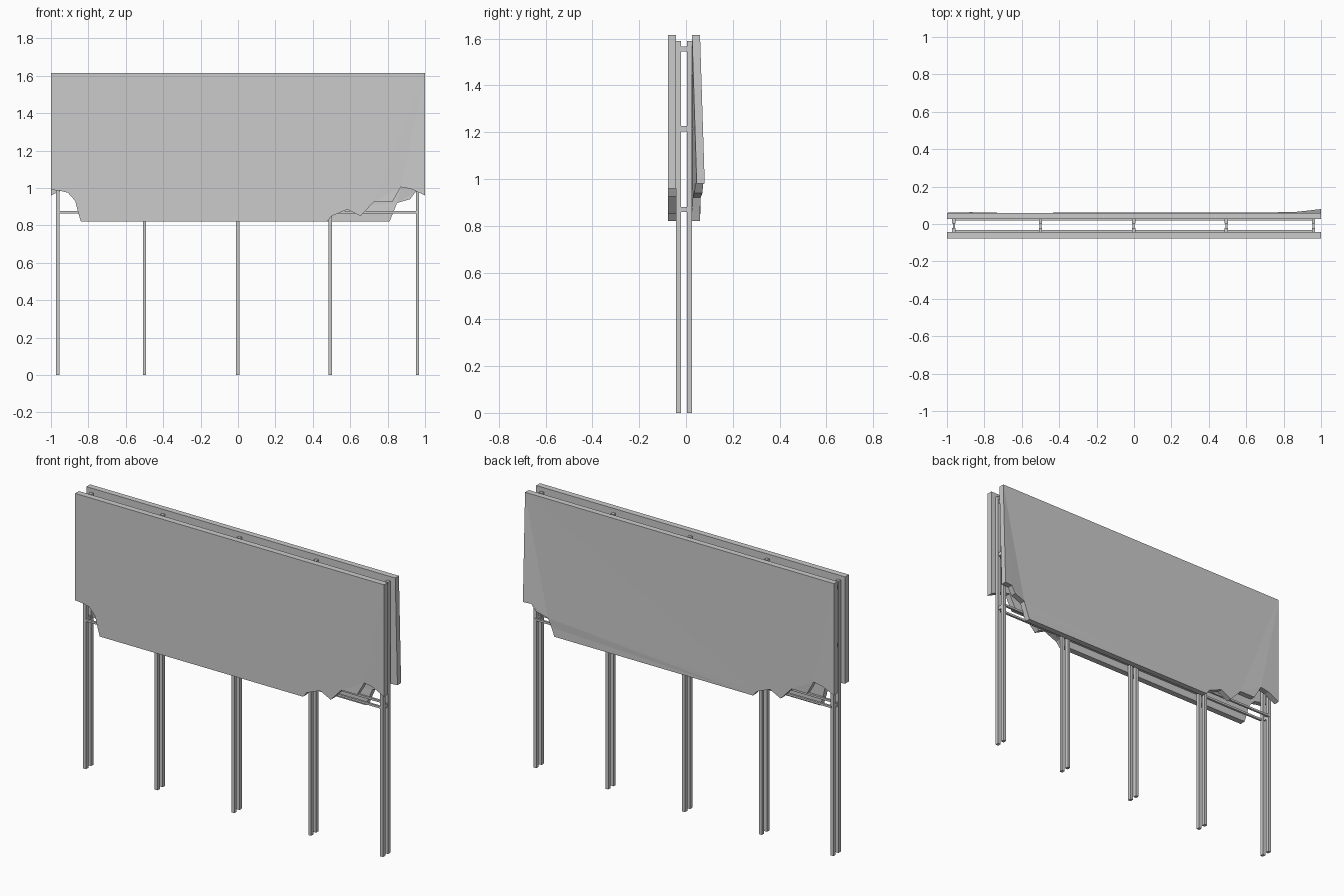
import bpy, bmesh

if "Cube" in bpy.data.objects:
    bpy.data.objects.remove(bpy.data.objects["Cube"])


def make_object(name, bm):
    bmesh.ops.recalc_face_normals(bm, faces=bm.faces[:])
    mesh = bpy.data.meshes.new(name)
    bm.to_mesh(mesh)
    bm.free()
    obj = bpy.data.objects.new(name, mesh)
    bpy.context.collection.objects.link(obj)
    return obj


def box(name, x, y, z):
    """Box from (min, max) ranges on each axis."""
    bm = bmesh.new()
    bmesh.ops.create_cube(bm, size=1)
    for v in bm.verts:
        v.co = [r[0] if c < 0 else r[1] for c, r in zip(v.co, (x, y, z))]
    return make_object(name, bm)


def panel(name, outline, y0, y1):
    """Board from an outline of (x, z, outward bend) points."""
    bm = bmesh.new()
    bend = {}
    verts = []
    for x, z, b in outline:
        v = bm.verts.new((x, y0, z))
        bend[(round(x, 3), round(z, 3))] = b
        verts.append(v)
    face = bm.faces.new(verts)
    ext = bmesh.ops.extrude_face_region(bm, geom=[face], use_keep_orig=True)
    for g in ext["geom"]:
        if isinstance(g, bmesh.types.BMVert):
            g.co.y = y1
    bmesh.ops.triangulate(bm, faces=bm.faces[:])
    for v in bm.verts:
        v.co.y += bend[(round(v.co.x, 3), round(v.co.z, 3))]
    return make_object(name, bm)


TOP, BOTTOM = 1.615, 0.82

# Front board: chipped left corner, splintered right corner
panel("front_board", [
    (-1, TOP, 0), (-1, .99, 0), (-.95, .985, 0), (-.91, .975, 0),
    (-.87, .93, 0), (-.855, .87, 0), (-.84, BOTTOM, 0),
    (.475, BOTTOM, 0), (.50, .85, 0), (.585, .885, 0), (.655, .85, 0),
    (.725, .925, 0), (.825, .925, 0), (.87, 1.005, .003),
    (.925, .995, .002), (1, .96, 0), (1, TOP, 0)], -.078, -.043)

# Back board: splintered corner on -x, chipped corner on +x bent outward
panel("back_board", [
    (1, TOP, 0), (1, .98, .02), (.95, .98, .014), (.92, .94, .010),
    (.85, .92, .003), (.83, .87, 0), (.81, BOTTOM, 0),
    (-.475, BOTTOM, 0), (-.50, .85, 0), (-.585, .885, 0), (-.655, .85, 0),
    (-.725, .925, 0), (-.825, .925, 0), (-.87, 1.005, .003),
    (-.925, .995, .002), (-1, .96, 0), (-1, TOP, 0)], .026, .060)

# Paired posts with short spacers between them
LEVELS = (.87, 1.215, 1.555)
for i, x in enumerate((-.963, -.5, -.002, .494, .96)):
    px = (x - .009, x + .009)
    box(f"front_post_{i}", px, (-.043, -.022), (0, 1.59))
    box(f"back_post_{i}", px, (.004, .026), (0, 1.59))
    for j, z in enumerate(LEVELS):
        box(f"spacer_{i}_{j}", (x - .005, x + .005), (-.022, .004),
            (z - .011, z + .011))

# Horizontal rails behind each board
for j, z in enumerate(LEVELS):
    box(f"front_rail_{j}", (-.96, .96), (-.043, -.031), (z - .006, z + .006))
    box(f"back_rail_{j}", (-.96, .96), (.018, .030), (z - .006, z + .006))
